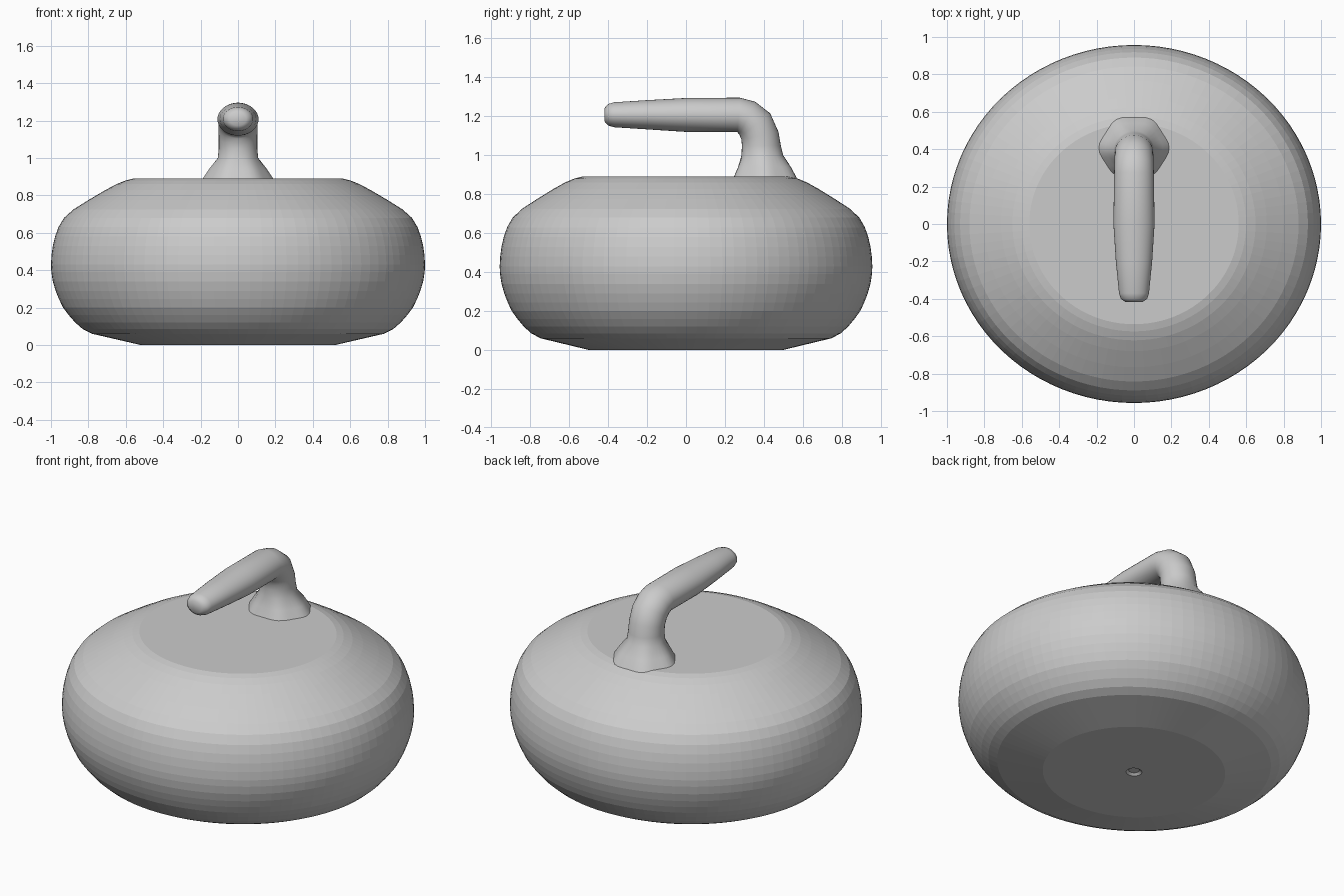
import bpy, bmesh, math

cube = bpy.data.objects.get("Cube")
if cube:
    bpy.data.objects.remove(cube)

grey = bpy.data.materials.new("plain_grey")
grey.use_nodes = True
colour = (0.6, 0.6, 0.6, 1)
grey.diffuse_color = colour
grey.node_tree.nodes["Principled BSDF"].inputs["Base Color"].default_value = colour


def loft(name, rings):
    """Skin a list of closed point rings and cap both ends."""
    bm = bmesh.new()
    loops = [[bm.verts.new(p) for p in ring] for ring in rings]
    n = len(loops[0])
    for low, high in zip(loops, loops[1:]):
        for i in range(n):
            j = (i + 1) % n
            bm.faces.new((low[i], low[j], high[j], high[i]))
    bm.faces.new(loops[0])
    bm.faces.new(loops[-1])
    bmesh.ops.recalc_face_normals(bm, faces=bm.faces)
    mesh = bpy.data.meshes.new(name)
    bm.to_mesh(mesh)
    bm.free()
    mesh.materials.append(grey)
    obj = bpy.data.objects.new(name, mesh)
    bpy.context.collection.objects.link(obj)
    return obj


def turn(n):
    return [math.tau * i / n for i in range(n)]


# Stone body: slightly oval lathe with a small recess under the centre
profile = [(0.015, 0.012), (0.03, 0.012), (0.045, 0), (0.52, 0), (0.78, 0.06),
           (0.83, 0.085), (0.87, 0.12), (0.905, 0.16), (0.935, 0.2),
           (0.957, 0.245), (0.975, 0.29), (0.99, 0.34), (0.998, 0.39),
           (1, 0.43), (0.997, 0.48), (0.99, 0.53), (0.978, 0.58),
           (0.96, 0.63), (0.93, 0.68), (0.88, 0.725), (0.8, 0.775),
           (0.71, 0.828), (0.65, 0.86), (0.6, 0.88), (0.56, 0.89)]
loft("stone_body", [[(r * math.cos(a), 0.957 * r * math.sin(a), z)
                     for a in turn(96)] for r, z in profile])

# Handle: flared foot, bent neck and tapered grip
# each section: y, z, bend in degrees, half width, half depth
sections = [(0.407, 0.87, 0, 0.195, 0.175), (0.403, 0.94, 0, 0.15, 0.14),
            (0.392, 1.0, 0, 0.108, 0.107), (0.387, 1.05, 0, 0.103, 0.1),
            (0.38, 1.1, 12, 0.103, 0.097), (0.355, 1.155, 38, 0.104, 0.098),
            (0.315, 1.19, 65, 0.105, 0.094), (0.27, 1.207, 86, 0.106, 0.089),
            (0, 1.207, 90, 0.11, 0.087), (-0.2, 1.208, 90, 0.097, 0.075),
            (-0.37, 1.208, 90, 0.08, 0.064), (-0.4, 1.208, 90, 0.07, 0.055),
            (-0.418, 1.208, 90, 0.045, 0.035)]
rings = []
for k, (y, z, bend, wide, deep) in enumerate(sections):
    t = math.radians(bend)
    ring = []
    for a in turn(36):
        # the foot is softly six-sided
        s = 1 + (0.035 * math.cos(6 * a) if k < 2 else 0)
        u, v = s * wide * math.cos(a), s * deep * math.sin(a)
        ring.append((u, y + v * math.cos(t), z + v * math.sin(t)))
    rings.append(ring)
handle = loft("handle", rings)

bpy.ops.object.select_all(action="DESELECT")
handle.select_set(True)
bpy.context.view_layer.objects.active = handle
bpy.ops.object.shade_smooth_by_angle(angle=math.radians(50))
